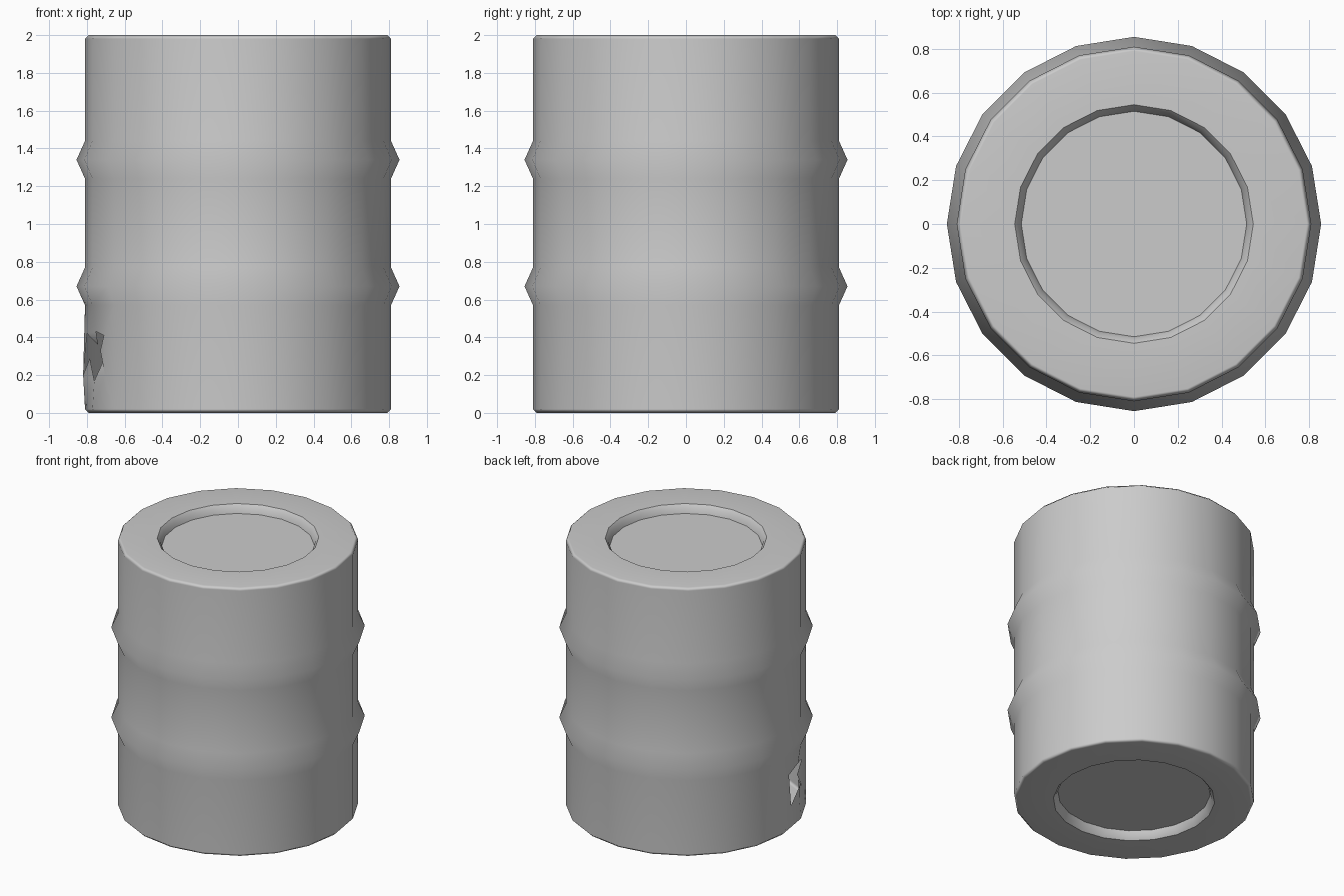
import bpy, bmesh
from math import sin, cos, radians

if "Cube" in bpy.data.objects:
    bpy.data.objects.remove(bpy.data.objects["Cube"])

SIDES, STEP, R = 20, 18, 0.81


def polar(r, deg, z):
    return (r * cos(radians(deg)), r * sin(radians(deg)), z)


def wall(deg, z, out=0.0):
    """Point on the faceted wall, pushed outward by `out`."""
    off = deg % STEP - STEP / 2
    return polar(R * cos(radians(STEP / 2)) / cos(radians(off)) + out, deg, z)


# Half profile (radius, z): recessed base, two ribs, recessed lid
base = [(0.515, 0.06), (0.525, 0.025), (0.545, 0.0), (0.79, 0.0), (R, 0.02)]
ribs = [(R, 0.57), (0.855, 0.67), (R, 0.77), (R, 1.24), (0.855, 1.34), (R, 1.44)]
lid = [(r, 2 - z) for r, z in reversed(base)]
profile = base + ribs + lid

bm = bmesh.new()
rings = [[bm.verts.new(polar(r, i * STEP, z)) for i in range(SIDES)] for r, z in profile]
bm.faces.new(rings[0][::-1])
bm.faces.new(rings[-1])
low = len(base) - 1
torn = (10, 11)  # wall panels holding the torn hole
for k in range(len(rings) - 1):
    a, b = rings[k], rings[k + 1]
    for i in range(SIDES):
        if k == low and i in torn:
            continue
        j = (i + 1) % SIDES
        bm.faces.new((a[i], a[j], b[j], b[i]))

# Torn hole: bent metal around a ragged opening
outer = [rings[low][i] for i in (10, 11, 12)] + [rings[low + 1][i] for i in (12, 11, 10)]
ragged = [(184.5, 0.20, 0.02), (198, 0.17, -0.01), (207, 0.20, -0.01),
          (206, 0.41, -0.01), (198, 0.43, -0.02), (185, 0.42, 0.0)]
inner = [bm.verts.new(wall(*p)) for p in ragged]
for i in range(6):
    j = (i + 1) % 6
    bm.faces.new((outer[i], outer[j], inner[j], inner[i]))

# Jagged flaps left around the opening
for i, tip in ((0, (196, 0.29, 0.01)), (1, (203, 0.28, -0.03)),
               (2, (200, 0.33, -0.03)), (4, (189, 0.36, -0.05))):
    bm.faces.new((inner[i], inner[i + 1], bm.verts.new(wall(*tip))))

mesh = bpy.data.meshes.new("barrel")
bm.to_mesh(mesh)
bm.free()
barrel = bpy.data.objects.new("barrel", mesh)
bpy.context.collection.objects.link(barrel)

# Smooth shading with crisp torn edges
bpy.context.view_layer.objects.active = barrel
barrel.select_set(True)
bpy.ops.object.shade_smooth_by_angle(angle=radians(50))
weighted = barrel.modifiers.new("weighted_normals", 'WEIGHTED_NORMAL')
weighted.keep_sharp = True
